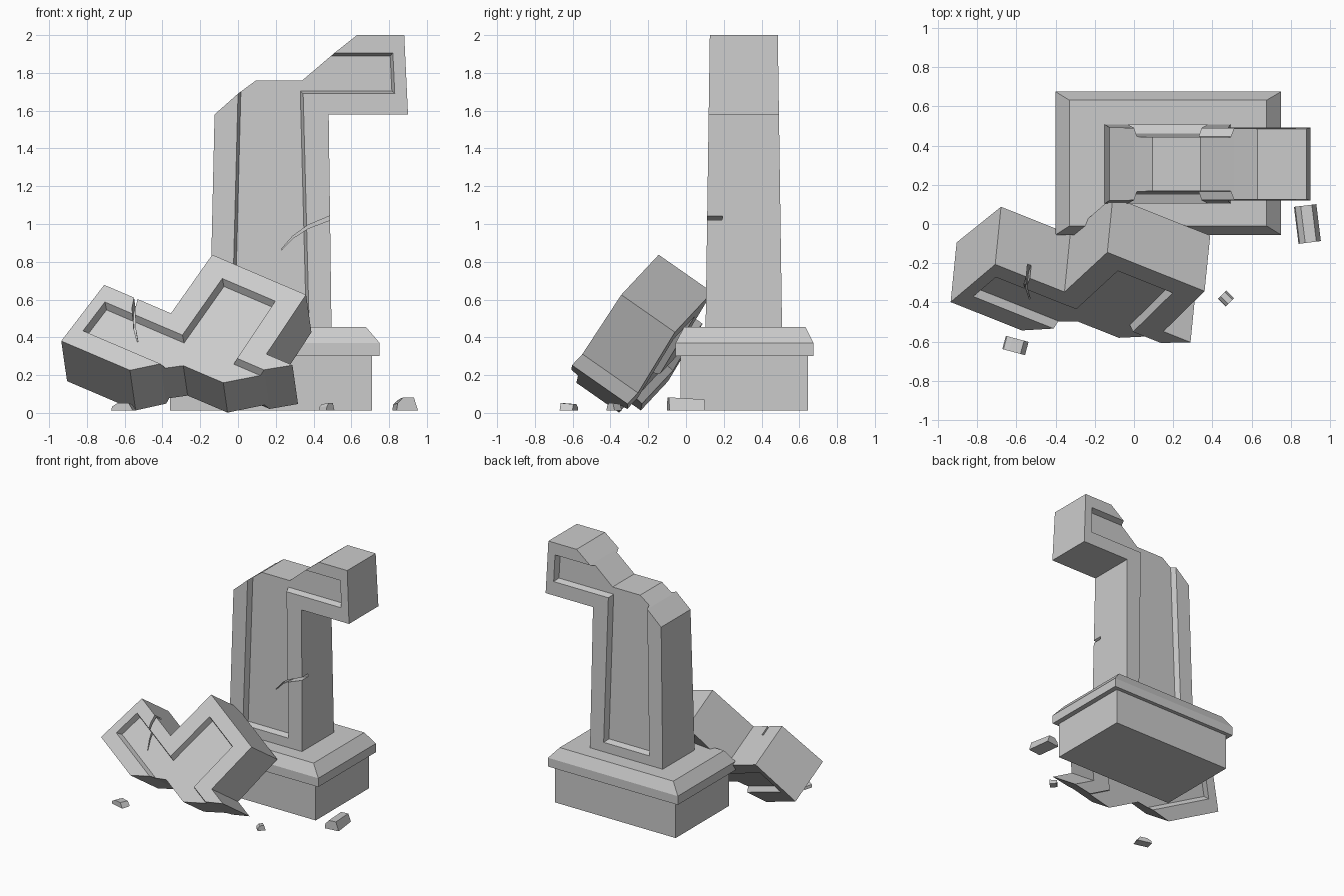
import bpy
import bmesh
from math import radians
from mathutils import Matrix, Vector

cube = bpy.data.objects.get("Cube")
if cube:
    bpy.data.objects.remove(cube)

stone = bpy.data.materials.new("grey_stone")
stone.use_nodes = True
GREY = (0.6, 0.6, 0.6, 1)
stone.diffuse_color = GREY
stone.node_tree.nodes["Principled BSDF"].inputs["Base Color"].default_value = GREY


def loft(name, rings):
    """Join equal-length rings of points into a closed solid."""
    bm = bmesh.new()
    loops = [[bm.verts.new(p) for p in ring] for ring in rings]
    n = len(loops[0])
    for a, b in zip(loops, loops[1:]):
        for i in range(n):
            j = (i + 1) % n
            bm.faces.new((a[i], a[j], b[j], b[i]))
    bm.faces.new(loops[0][::-1])
    bm.faces.new(loops[-1])
    bmesh.ops.recalc_face_normals(bm, faces=bm.faces)
    mesh = bpy.data.meshes.new(name)
    bm.to_mesh(mesh)
    bm.free()
    mesh.materials.append(stone)
    obj = bpy.data.objects.new(name, mesh)
    bpy.context.collection.objects.link(obj)
    return obj


def rect(x0, x1, y0, y1, z):
    return [(x0, y0, z), (x1, y0, z), (x1, y1, z), (x0, y1, z)]


def slab(outline, depth, side):
    """Place an x-z outline at a depth below the tapering front (-1) or back (1) face."""
    return [(x, 0.306 + side * (0.209 - 0.0145 * z - depth), z) for x, z in outline]


def inset(outline, d):
    """Shrink a counter-clockwise outline by d with mitred corners."""
    pts = [Vector(p) for p in outline]
    result = []
    for i, p in enumerate(pts):
        a = (p - pts[i - 1]).normalized()
        b = (pts[(i + 1) % len(pts)] - p).normalized()
        na, nb = Vector((-a.y, a.x)), Vector((-b.y, b.x))
        result.append(tuple(p + (na + nb) * d / (1 + na.dot(nb))))
    return result


def cut(obj, cutter):
    mod = obj.modifiers.new(cutter.name, "BOOLEAN")
    mod.operation = "DIFFERENCE"
    mod.solver = "EXACT"
    mod.object = cutter
    cutter.hide_render = True
    cutter.hide_set(True)


def crack(name, path):
    """Thin jagged groove cutter, narrowing to the end of the path."""
    n = len(path)
    half = [0.012 * (1 - i / n) for i in range(n)]
    up = [(x + h * sx, z + h * sz) for (x, z, sx, sz), h in zip(path, half)]
    low = [(x - h * sx, z - h * sz) for (x, z, sx, sz), h in zip(path, half)]
    outline = up + low[::-1]
    return loft(name, [slab(outline, -0.05, -1), slab(outline, 0.08, -1)])


def apply_cuts(obj):
    """Bake the boolean cuts into the mesh."""
    graph = bpy.context.evaluated_depsgraph_get()
    mesh = bpy.data.meshes.new_from_object(obj.evaluated_get(graph))
    obj.modifiers.clear()
    obj.data = mesh


# Plinth with a chamfered cap
loft("plinth", [rect(-0.36, 0.71, -0.03, 0.645, z) for z in (0.012, 0.31)])
loft("plinth_cap", [rect(-0.40, 0.75, -0.055, 0.675, 0.30),
                    rect(-0.40, 0.75, -0.055, 0.675, 0.37),
                    rect(-0.33, 0.677, -0.01, 0.632, 0.455)])

# The break line is shared by both halves of the cross
break_line = [(-0.124, 1.58), (0, 1.69), (0.095, 1.76), (0.34, 1.76), (0.51, 1.905), (0.63, 2)]
standing_outline = [(-0.15, 0.45), (0.495, 0.45), (0.48, 1.58), (0.90, 1.58),
                    (0.88, 2)] + break_line[::-1]
fallen_outline = break_line + [(0.47, 2), (0.465, 2.43), (-0.11, 2.43), (-0.115, 2),
                               (-0.524, 2), (-0.545, 1.58)]
panel_outline = [(-0.03, 0.53), (0.375, 0.53), (0.345, 1.69), (0.83, 1.69), (0.82, 1.905),
                 (0.345, 1.905), (0.34, 2.32), (0.015, 2.32), (0.01, 1.905),
                 (-0.465, 1.905), (-0.475, 1.69), (0, 1.69)]

standing = loft("standing_cross", [slab(standing_outline, 0, s) for s in (-1, 1)])
fallen = loft("fallen_cross_top", [slab(fallen_outline, 0, s) for s in (-1, 1)])

# Sunken panel on both faces, with slightly sloped walls
cutters = []
for side, label in ((-1, "front"), (1, "back")):
    panel = loft(label + "_panel_cutter", [slab(inset(panel_outline, -0.015), -0.045, side),
                                           slab(inset(panel_outline, 0.015), 0.045, side)])
    cutters.append(panel)
    cut(standing, panel)
    cut(fallen, panel)

# Cracks
shaft_crack = crack("shaft_crack_cutter", [(0.52, 1.045, 0, 1), (0.37, 0.985, 0, 1),
                                           (0.29, 0.93, 0, 1), (0.23, 0.865, 0, 1)])
arm_crack = crack("arm_crack_cutter", [(-0.34, 2.03, 1, 0), (-0.31, 1.94, 1, 0),
                                       (-0.255, 1.85, 1, 0), (-0.2, 1.785, 1, 0)])
cut(standing, shaft_crack)
cut(fallen, arm_crack)
bpy.context.view_layer.update()
for piece in (standing, fallen):
    apply_cuts(piece)
for cutter in cutters + [shaft_crack, arm_crack]:
    bpy.data.objects.remove(cutter)

# Lean the fallen top against the plinth
across = Vector((0.863, -0.344, -0.368)).normalized()
deep = Vector((0.082, 0.816, -0.57))
deep = (deep - across * deep.dot(across)).normalized()
turn = Matrix((across, deep, across.cross(deep))).transposed().to_4x4()
fallen.data.transform(Matrix.Translation((-0.355, -0.347, 0.527)) @ turn
                      @ Matrix.Translation((0.115, -0.126, -2)))


# Rubble on the ground
def rubble(name, x, y, angle, width, length, height):
    profile = [(-0.5, 0), (0.5, 0), (0.3, 1), (-0.2, 1), (-0.45, 0.55)]
    rings = [[(px * width, s * length / 2, pz * height * k) for px, pz in profile]
             for s, k in ((-1, 1), (1, 0.85))]
    obj = loft(name, rings)
    obj.location = (x, y, 0.012)
    obj.rotation_euler.z = radians(angle)


rubble("large_rubble", 0.885, 0.0, 7, 0.115, 0.19, 0.07)
rubble("small_rubble", 0.47, -0.38, 45, 0.06, 0.055, 0.04)
rubble("front_rubble", -0.605, -0.62, -15, 0.12, 0.07, 0.04)
